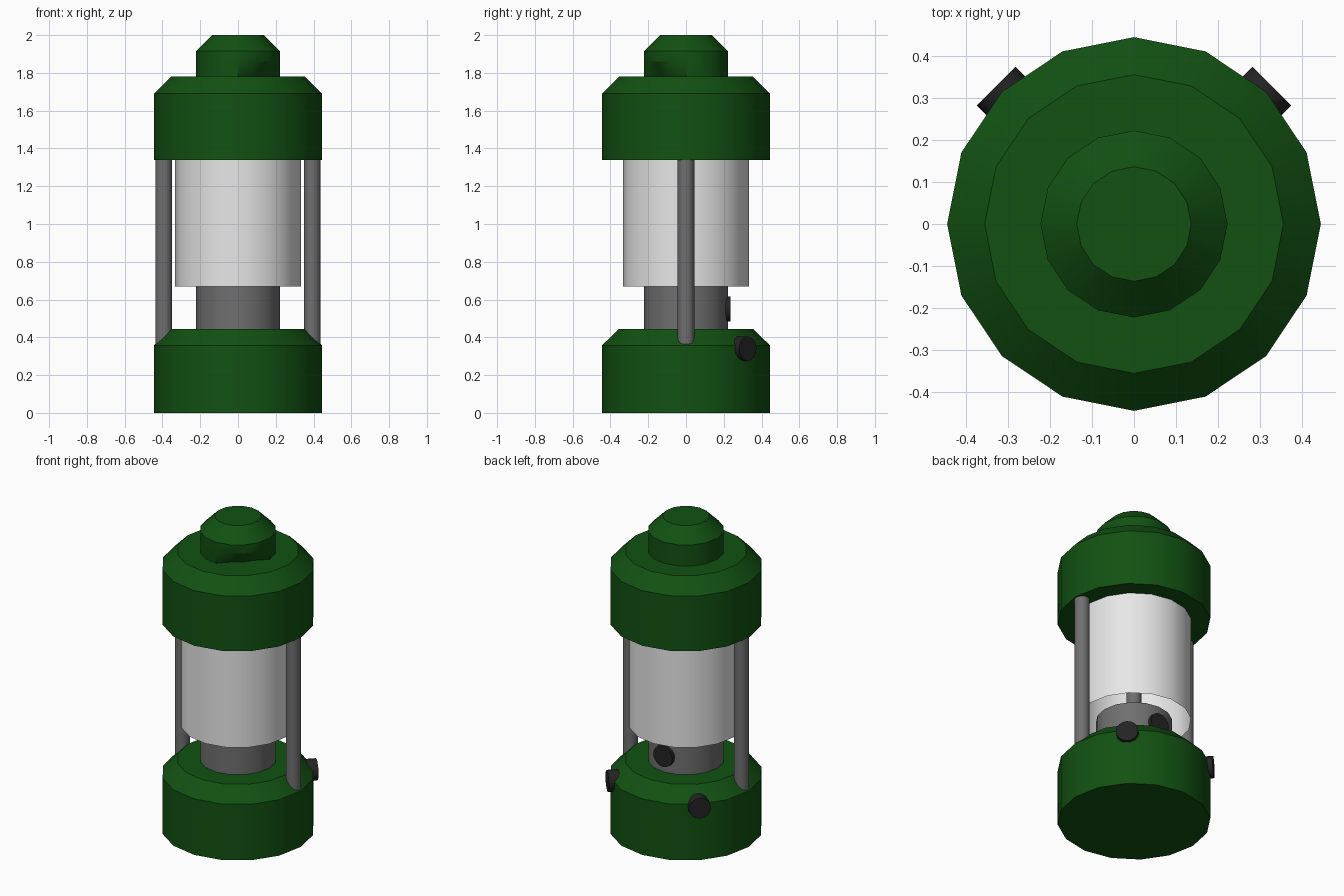
import bpy
import math
from mathutils import Vector

cube = bpy.data.objects.get("Cube")
if cube:
    bpy.data.objects.remove(cube)

SIDES = 16


def material(name, rgb):
    mat = bpy.data.materials.new(name)
    mat.use_nodes = True
    color = (*rgb, 1)
    mat.diffuse_color = color
    mat.node_tree.nodes["Principled BSDF"].inputs["Base Color"].default_value = color
    return mat


green = material("dark green", (0.006, 0.082, 0.006))
gray = material("metal gray", (0.16, 0.16, 0.16))
white = material("frosted white", (0.8, 0.8, 0.8))
black = material("black", (0.017, 0.017, 0.017))


def lathe(name, profile, mat, caps=True, center=(0, 0, 0), axis=(0, 0, 1), dent=None):
    """Spin (radius, height) points around an axis, optionally capping both ends."""
    turn = Vector((0, 0, 1)).rotation_difference(Vector(axis))
    verts = []
    for ring, (radius, height) in enumerate(profile):
        for i in range(SIDES):
            r = radius * dent(ring, i) if dent else radius
            a = math.tau * i / SIDES
            point = Vector((r * math.cos(a), r * math.sin(a), height))
            verts.append(turn @ point + Vector(center))
    faces = []
    for ring in range(len(profile) - 1):
        for i in range(SIDES):
            a, b = ring * SIDES + i, ring * SIDES + (i + 1) % SIDES
            faces.append((a, b, b + SIDES, a + SIDES))
    if caps:
        faces.append(tuple(reversed(range(SIDES))))
        faces.append(tuple(range(len(verts) - SIDES, len(verts))))
    mesh = bpy.data.meshes.new(name)
    mesh.from_pydata(verts, [], faces)
    mesh.materials.append(mat)
    obj = bpy.data.objects.new(name, mesh)
    bpy.context.collection.objects.link(obj)
    bpy.ops.object.select_all(action="DESELECT")
    obj.select_set(True)
    bpy.context.view_layer.objects.active = obj
    bpy.ops.object.shade_smooth_by_angle(angle=math.radians(30))
    return obj


def knob_dent(ring, i):
    """Pull the lower front rim inwards."""
    return 0.76 if ring == 0 and i in (13, 14, 15) else 1


# Chamfered housing parts
lathe("base", [(0.444, 0), (0.444, 0.358), (0.355, 0.445)], green)
lathe("cap", [(0.444, 1.338), (0.444, 1.69), (0.355, 1.78)], green)
lathe("top_knob", [(0.222, 1.78), (0.222, 1.86), (0.222, 1.915), (0.136, 2.0)],
      green, dent=knob_dent)

# Burner, wick tube and open glass
lathe("burner", [(0.222, 0.43), (0.222, 0.67)], gray)
lathe("wick_tube", [(0.044, 0.66), (0.044, 0.89)], gray)
lathe("glass", [(0.333, 0.67), (0.333, 1.34)], white, caps=False)

# Side posts and rear corner buttons
for side, label in ((1, "left"), (-1, "right")):
    lathe(label + "_post", [(0.044, 0.3), (0.044, 1.36)], gray,
          center=(side * 0.393, 0, 0))
    lathe(label + "_button", [(0.065, 0.39), (0.065, 0.463)], black,
          center=(0, 0, 0.34), axis=(side, 1, 0))

# Burner dial at the back
lathe("burner_dial", [(0.067, 0.17), (0.067, 0.235)], black,
      center=(0, 0, 0.55), axis=(0, 1, 0))
